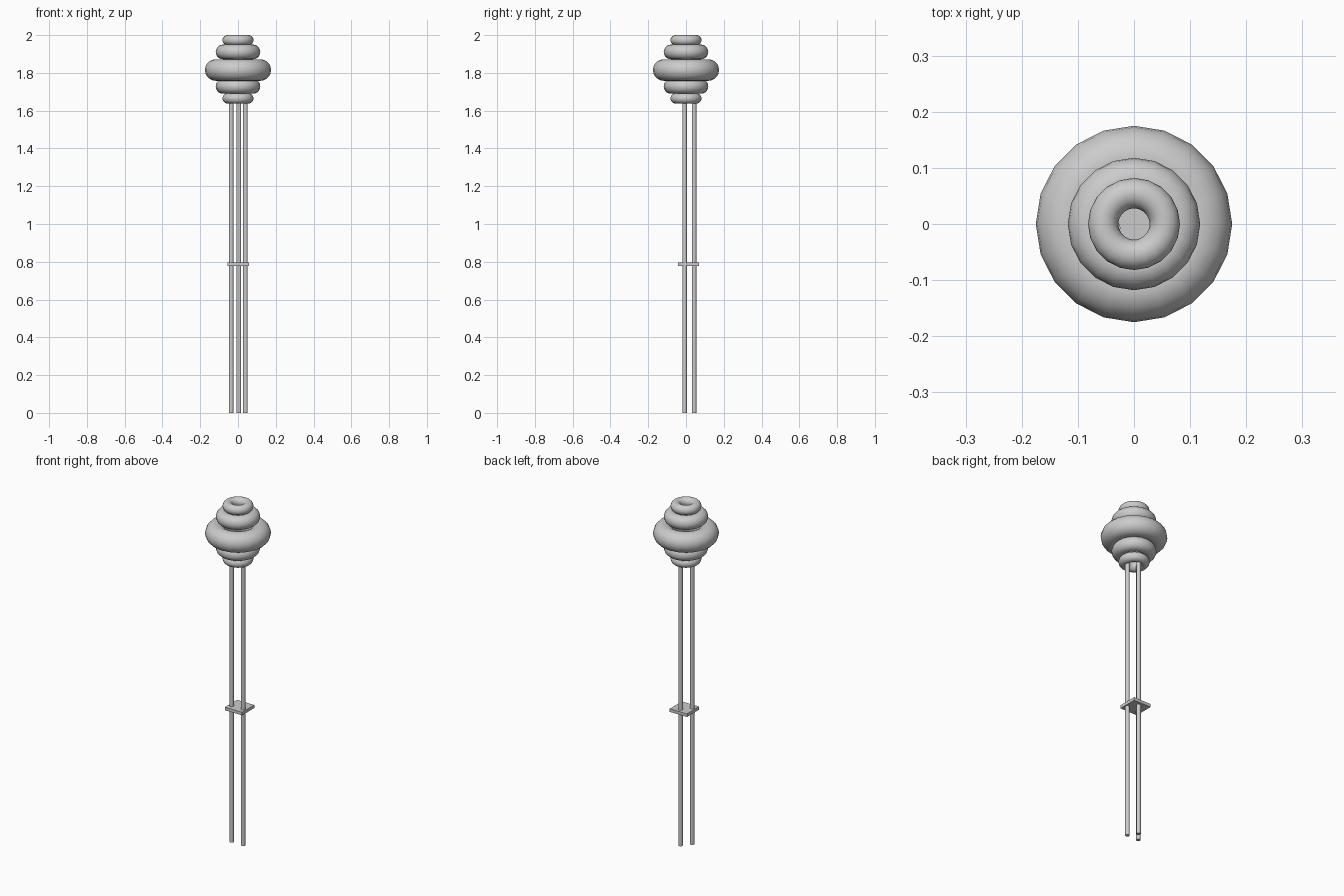
import bpy

if "Cube" in bpy.data.objects:
    bpy.data.objects.remove(bpy.data.objects["Cube"])


def finish(name, smooth=True):
    obj = bpy.context.object
    obj.name = name
    if smooth:
        bpy.ops.object.shade_smooth_by_angle(angle=0.9)
    return obj


# Stacked rings of the head, top to bottom: height, ring radius, tube radius
rings = [
    (1.973, 0.055, 0.027),
    (1.911, 0.079, 0.039),
    (1.815, 0.118, 0.057),
    (1.729, 0.079, 0.039),
    (1.665, 0.055, 0.027),
]
for i, (z, major, minor) in enumerate(rings, 1):
    bpy.ops.mesh.primitive_torus_add(major_radius=major, minor_radius=minor,
                                     major_segments=20, minor_segments=20,
                                     location=(0, 0, z))
    finish(f"head_ring_{i}")

# Three thin rods running from the ground into the lowest ring
rod_top = 1.66
for i, (x, y) in enumerate([(-0.036, -0.007), (0.039, -0.007), (0.005, 0.043)], 1):
    bpy.ops.mesh.primitive_cylinder_add(vertices=12, radius=0.012, depth=rod_top,
                                        location=(x, y, rod_top / 2))
    finish(f"rod_{i}")

# Square spacer plate joining the rods
bpy.ops.mesh.primitive_cube_add(size=1, location=(0.001, 0.013, 0.787))
bpy.context.object.scale = (0.112, 0.112, 0.018)
bpy.ops.object.transform_apply(location=False, rotation=False, scale=True)
finish("spacer_plate", smooth=False)
